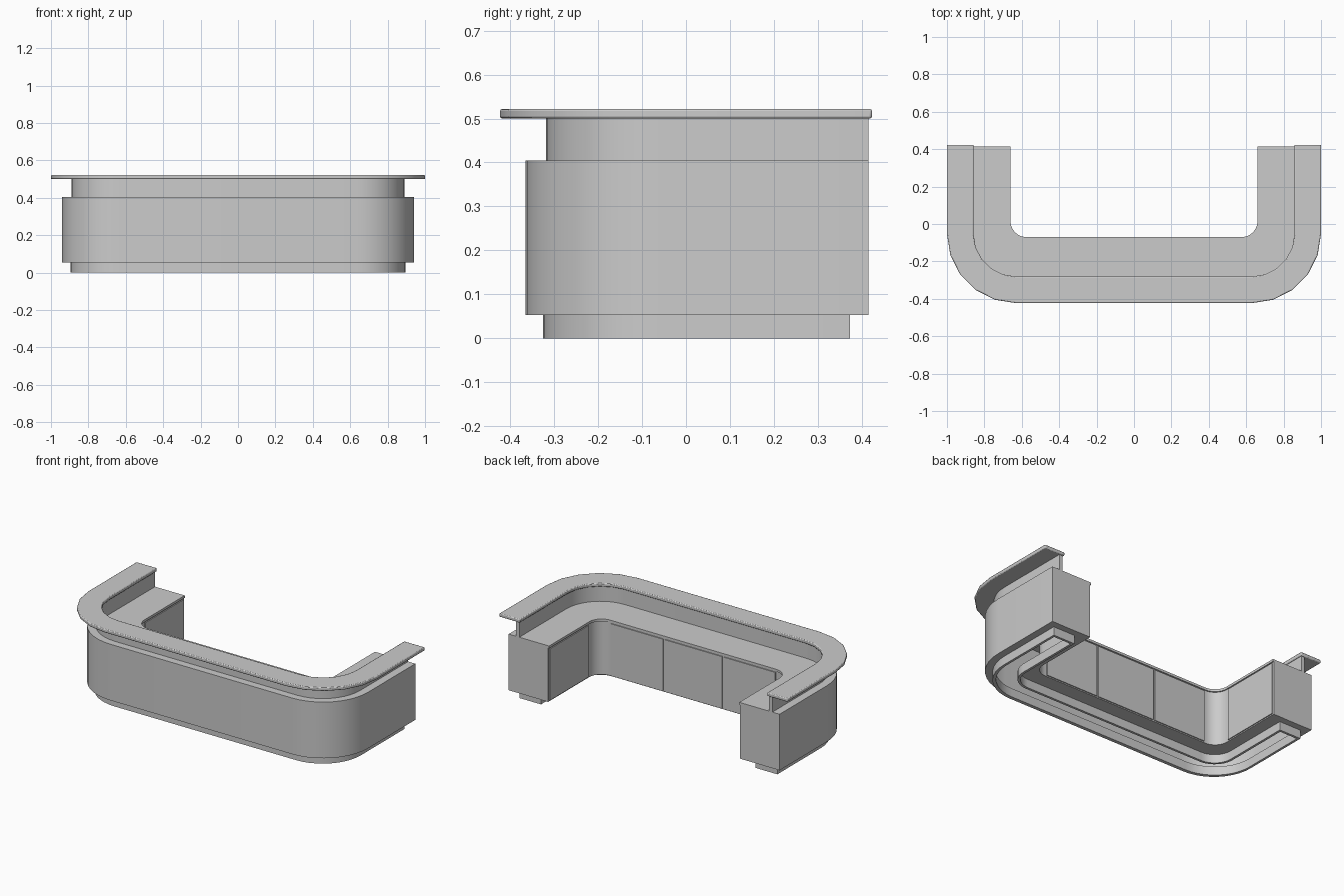
import bpy, bmesh, math

if "Cube" in bpy.data.objects:
    bpy.data.objects.remove(bpy.data.objects["Cube"])


def finish(name, bm, bevel=0.0):
    bmesh.ops.recalc_face_normals(bm, faces=bm.faces)
    me = bpy.data.meshes.new(name)
    bm.to_mesh(me)
    bm.free()
    ob = bpy.data.objects.new(name, me)
    bpy.context.collection.objects.link(ob)
    if bevel:
        m = ob.modifiers.new("soft_edges", 'BEVEL')
        m.width, m.segments = bevel, 2
        m.limit_method, m.angle_limit = 'ANGLE', math.radians(40)
    bpy.ops.object.select_all(action='DESELECT')
    ob.select_set(True)
    bpy.context.view_layer.objects.active = ob
    bpy.ops.object.shade_smooth_by_angle(angle=math.radians(35))
    return ob


def u_path(half, front, r, y_end, n):
    """U-shaped plan line: back right, round the front corners, back left."""
    right = [(half, y_end)]
    for i in range(n + 1):
        a = math.pi / 2 * i / n
        right.append((half - r + r * math.cos(a), front + r - r * math.sin(a)))
    return right + [(-x, y) for x, y in reversed(right)]


def sweep(name, profile, y_end, n, closed=True, bevel=0.0):
    """Profile points are ((half width, front y, corner radius), z)."""
    bm = bmesh.new()
    rows = [[bm.verts.new((x, y, z)) for x, y in u_path(*line, y_end, n)]
            for line, z in profile]
    pairs = list(zip(rows, rows[1:]))
    if closed:
        pairs.append((rows[-1], rows[0]))
    for a, b in pairs:
        for i in range(len(a) - 1):
            bm.faces.new((a[i], a[i + 1], b[i + 1], b[i]))
    for end in (0, -1):
        bm.faces.new([r[end] for r in rows])
    return finish(name, bm, bevel)


def slab(name, inner, outer, z0, z1, y_end, n, bevel=0.0):
    return sweep(name, [(inner, z0), (inner, z1), (outer, z1), (outer, z0)],
                 y_end, n, True, bevel)


def box(name, x0, x1, y0, y1, z0, z1, bevel=0.0):
    bm = bmesh.new()
    bmesh.ops.create_cube(bm, size=1)
    for v in bm.verts:
        v.co = ((x0 + x1) / 2 + v.co.x * (x1 - x0),
                (y0 + y1) / 2 + v.co.y * (y1 - y0),
                (z0 + z1) / 2 + v.co.z * (z1 - z0))
    return finish(name, bm, bevel)


def ring(half):
    """Plan line concentric with the outer counter edge."""
    return (half, 0.577 - half, half - 0.63)


# Raised counter top and the riser wall beneath it
slab("counter_top", ring(0.858), ring(1.0), 0.5, 0.522, 0.423, 5, 0.005)
slab("riser_wall", ring(0.866), (0.89, -0.318, 0.26), 0.404, 0.501, 0.415, 10)

# Hollow desk body with worktop, open underneath inside the plinth
work_edge = (0.66, -0.07, 0.085)
cabinet = (0.666, -0.076, 0.085)
sweep("desk_body", [(ring(0.745), 0.053), (cabinet, 0.053), (cabinet, 0.39),
                    (work_edge, 0.39), (work_edge, 0.405),
                    ((0.94, -0.365, 0.31), 0.405), ((0.94, -0.365, 0.31), 0.053),
                    (ring(0.895), 0.053)], 0.415, 10, closed=False)

# Plinth boards
slab("plinth_inner", ring(0.745), ring(0.76), 0, 0.054, 0.373, 10)
slab("plinth_outer", ring(0.88), (0.895, -0.325, 0.265), 0, 0.054, 0.373, 10)
for side, s in (("right", 1), ("left", -1)):
    xs = sorted((s * 0.745, s * 0.895))
    box("plinth_end_" + side, *xs, 0.358, 0.373, 0, 0.054)
    box("end_underside_" + side, *xs, 0.37, 0.414, 0.053, 0.06)
    # One cabinet door on each arm
    xs = sorted((s * 0.66, s * 0.668))
    box("arm_door_" + side, *xs, 0.025, 0.405, 0.06, 0.383)

# Three cabinet doors along the middle
for name, x0, x1 in (("left", -0.57, -0.21), ("middle", -0.2, 0.2), ("right", 0.21, 0.57)):
    box("back_door_" + name, x0, x1, -0.078, -0.07, 0.06, 0.383)
